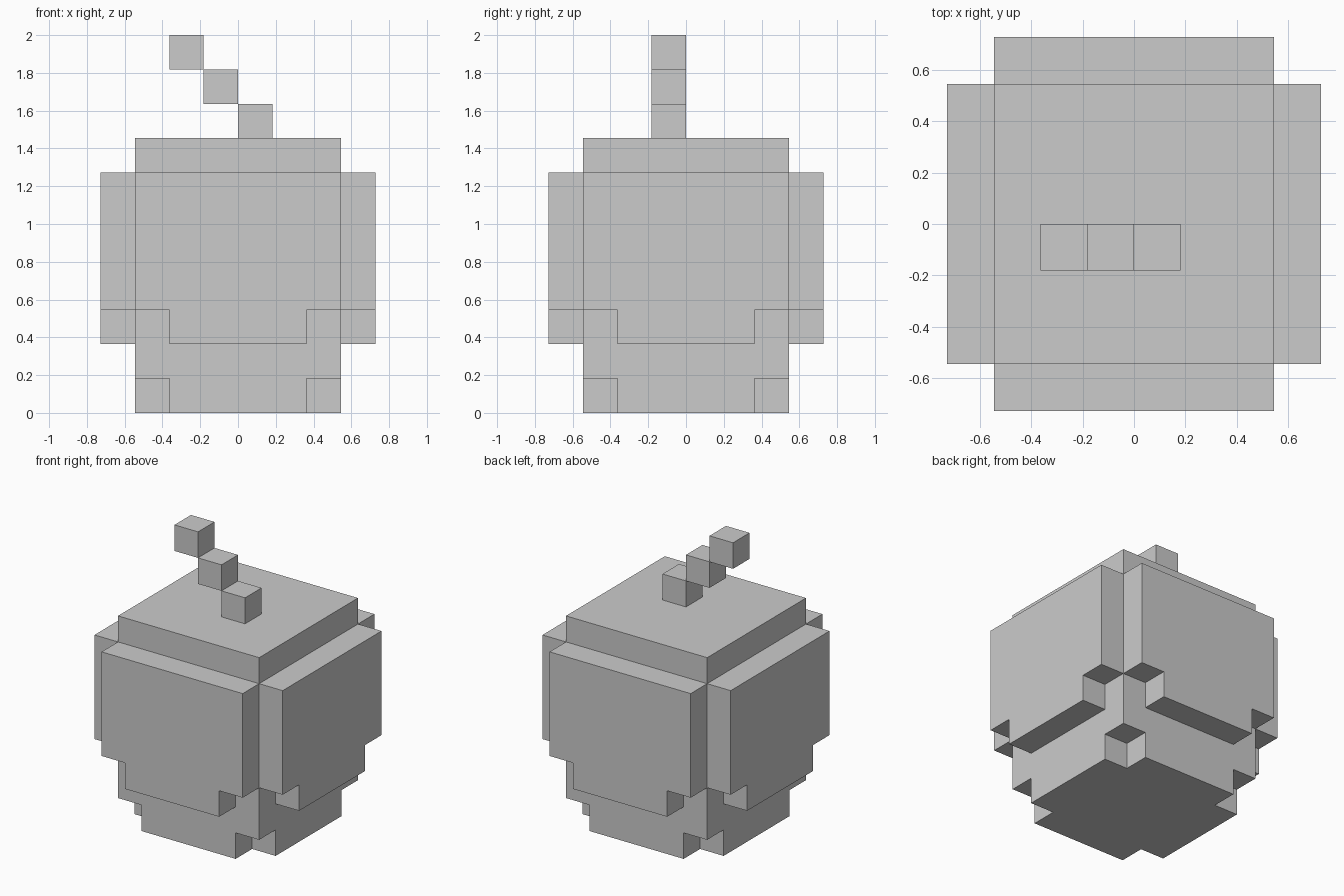
import bpy, bmesh
from mathutils import Vector
from itertools import product

if "Cube" in bpy.data.objects:
    bpy.data.objects.remove(bpy.data.objects["Cube"])

U = 2 / 11  # edge length of one block


def block_range(lo, hi):
    return set(product(*(range(a, b) for a, b in zip(lo, hi))))


def block_object(name, cells):
    """Skin a set of unit blocks with one clean outer surface."""
    bm = bmesh.new()
    for c in cells:
        for axis, side in product(range(3), (0, 1)):
            n = list(c)
            n[axis] += 1 if side else -1
            if tuple(n) in cells:
                continue
            a, b = (axis + 1) % 3, (axis + 2) % 3
            ring = []
            for s, t in ((0, 0), (1, 0), (1, 1), (0, 1)):
                p = Vector(c)
                p[axis] += side
                p[a] += s
                p[b] += t
                ring.append(bm.verts.new(p * U))
            bm.faces.new(ring if side else ring[::-1])
    bmesh.ops.remove_doubles(bm, verts=bm.verts, dist=1e-4)
    bmesh.ops.dissolve_limit(bm, angle_limit=0.01, verts=bm.verts, edges=bm.edges)
    mesh = bpy.data.meshes.new(name)
    bm.to_mesh(mesh)
    bm.free()
    obj = bpy.data.objects.new(name, mesh)
    bpy.context.collection.objects.link(obj)
    return obj


# Body core, with the four bottom corners cut away
body = block_range((-3, -3, 1), (3, 3, 8))
body |= block_range((-3, -2, 0), (3, 2, 1)) | block_range((-2, -3, 0), (2, 3, 1))

# Raised cheeks on all four sides, narrower in their bottom row
for d in (-4, 3):
    for lo, hi, half in ((3, 7, 3), (2, 3, 2)):
        body |= block_range((d, -half, lo), (d + 1, half, hi))
        body |= block_range((-half, d, lo), (half, d + 1, hi))
block_object("fruit_body", body)

# Stem stepping up towards the left
for i in range(3):
    block_object(f"stem_block_{i + 1}", {(-i, -1, 8 + i)})
